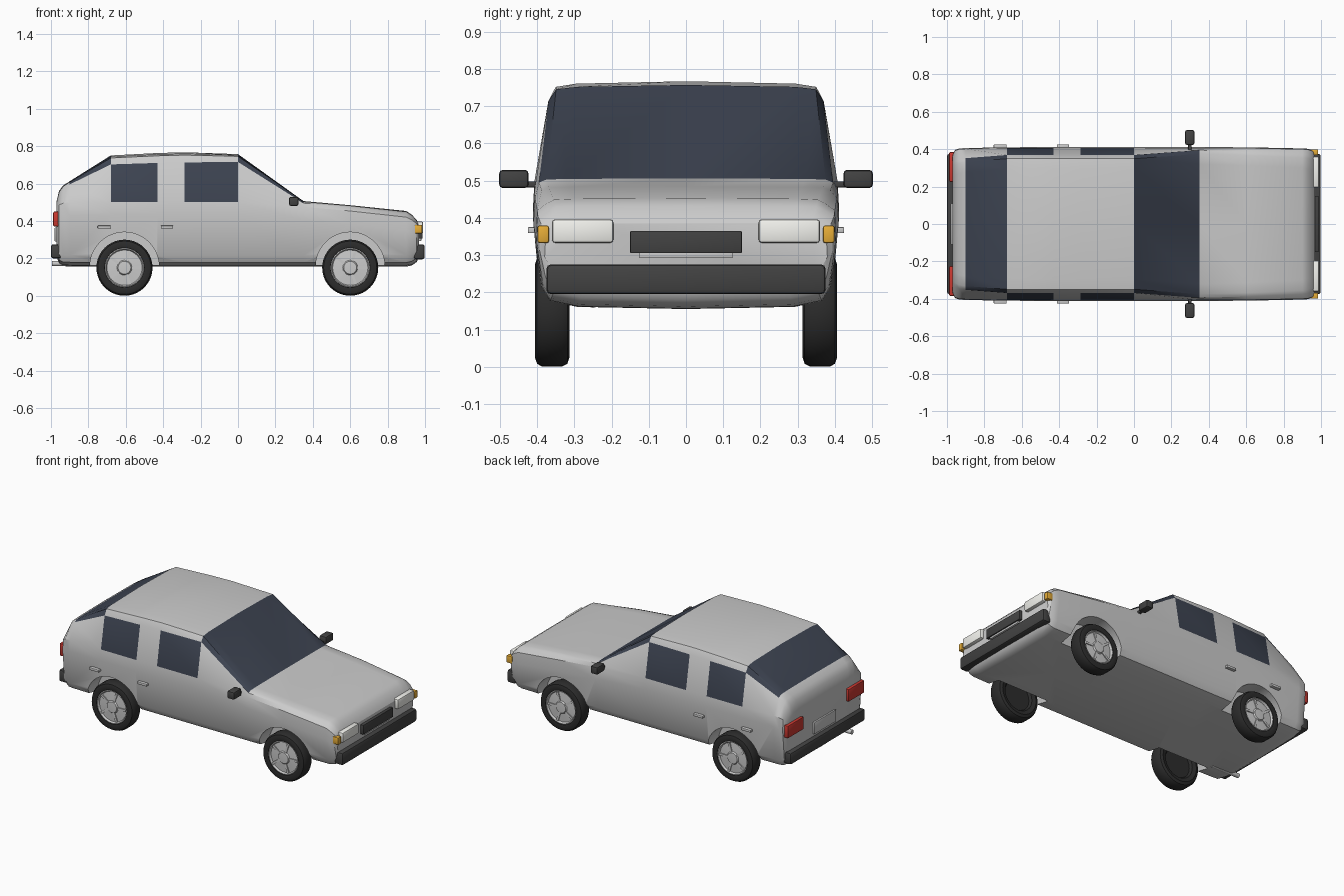
import bpy, bmesh, math
from mathutils import Matrix

if "Cube" in bpy.data.objects:
    bpy.data.objects.remove(bpy.data.objects["Cube"])


def material(name, r, g, b):
    m = bpy.data.materials.new(name)
    m.diffuse_color = (r, g, b, 1)
    m.use_nodes = True
    m.node_tree.nodes["Principled BSDF"].inputs["Base Color"].default_value = m.diffuse_color
    return m


PAINT = material("paint", 0.8, 0.8, 0.8)
GLASS = material("glass", 0.045, 0.055, 0.08)
TRIM = material("dark_trim", 0.055, 0.055, 0.055)
RUBBER = material("rubber", 0.025, 0.025, 0.025)
RED = material("red_lens", 0.6, 0.04, 0.03)
AMBER = material("amber_lens", 0.8, 0.42, 0.04)
LAMP = material("lamp_lens", 0.9, 0.9, 0.86)


def finish(name, bm, mat=None, angle=35):
    bmesh.ops.recalc_face_normals(bm, faces=bm.faces)
    me = bpy.data.meshes.new(name)
    bm.to_mesh(me)
    bm.free()
    ob = bpy.data.objects.new(name, me)
    bpy.context.collection.objects.link(ob)
    if mat:
        me.materials.append(mat)
    smooth(ob, angle)
    return ob


def smooth(ob, angle):
    bpy.ops.object.select_all(action='DESELECT')
    ob.select_set(True)
    bpy.context.view_layer.objects.active = ob
    bpy.ops.object.shade_smooth_by_angle(angle=math.radians(angle))


def box(name, xs, ys, zs, mat=None, bevel=0.006):
    bm = bmesh.new()
    size = [b - a for a, b in (xs, ys, zs)]
    mid = [(a + b) / 2 for a, b in (xs, ys, zs)]
    bmesh.ops.create_cube(bm, size=1, matrix=Matrix.Translation(mid) @ Matrix.Diagonal((*size, 1)))
    bmesh.ops.bevel(bm, geom=bm.edges[:], offset=bevel, segments=2, profile=0.5, affect='EDGES')
    return finish(name, bm, mat)


def pair(name, xs, ys, zs, mat=None, bevel=0.006):
    box(name + "_left", xs, ys, zs, mat, bevel)
    box(name + "_right", xs, (-ys[1], -ys[0]), zs, mat, bevel)


def lathe(name, profile, x, side, z, mat=None, n=40):
    # profile of (radius, y) spun about the axle
    bm = bmesh.new()
    vs = [bm.verts.new((r, y, 0)) for r, y in profile]
    es = [bm.edges.new(p) for p in zip(vs, vs[1:])]
    bmesh.ops.spin(bm, geom=vs + es, cent=(0, 0, 0), axis=(0, 1, 0), angle=math.tau, steps=n)
    bmesh.ops.remove_doubles(bm, verts=bm.verts, dist=1e-5)
    for v in bm.verts:
        v.co = (v.co.x + x, v.co.y * side, v.co.z + z)
    return finish(name, bm, mat)


# body shell: stations of x, floor, belt z, window-top z, roof z, belt y, window-top y
stations = [
    (-0.97, 0.21, 0.46, 0.49, 0.505, 0.365, 0.32),
    (-0.957, 0.17, 0.485, 0.535, 0.56, 0.392, 0.335),
    (-0.935, 0.158, 0.495, 0.57, 0.59, 0.40, 0.345),
    (-0.90, 0.157, 0.50, 0.595, 0.612, 0.402, 0.352),
    (-0.68, 0.156, 0.50, 0.702, 0.75, 0.406, 0.369),
    (-0.43, 0.155, 0.50, 0.71, 0.763, 0.407, 0.37),
    (-0.285, 0.155, 0.50, 0.713, 0.767, 0.407, 0.37),
    (0.0, 0.155, 0.50, 0.715, 0.757, 0.407, 0.369),
    (0.35, 0.155, 0.475, 0.495, 0.506, 0.407, 0.395),
    (0.60, 0.155, 0.453, 0.474, 0.484, 0.406, 0.388),
    (0.90, 0.156, 0.42, 0.438, 0.453, 0.40, 0.375),
    (0.93, 0.162, 0.405, 0.422, 0.433, 0.398, 0.37),
    (0.955, 0.18, 0.385, 0.40, 0.405, 0.39, 0.362),
    (0.967, 0.205, 0.365, 0.38, 0.385, 0.376, 0.35)]


def section(zb, z5, z6, zt, y5, y6):
    h = zt - z6
    half = [(0, zb), (y5 * .72, zb + .006), (y5 * .91, zb + .022), (y5 * .967, zb + .06),
            (y5 * 1.01, z5 - .07), (y5, z5), (y6, z6), (y6 - .02, z6 + h * .72),
            (y6 - .075, zt - h * .12), (0, zt)]
    return half + [(-y, z) for y, z in half[-2:0:-1]]


bm = bmesh.new()
rings = [[bm.verts.new((s[0], y, z)) for y, z in section(*s[1:])] for s in stations]
n = len(rings[0])
for i, (a, b) in enumerate(zip(rings, rings[1:])):
    x0 = stations[i][0]
    for j in range(n):
        k = (j + 1) % n
        f = bm.faces.new((a[j], a[k], b[k], b[j]))
        row = min(j, n - 1 - j)
        screen = x0 in (-0.90, 0.0) and row >= 6
        window = x0 in (-0.68, -0.285) and row == 5
        f.material_index = 1 if screen or window else 0
bm.faces.new(rings[0])
bm.faces.new(rings[-1])
body = finish("car_body", bm, PAINT)
body.data.materials.append(GLASS)

# wheel wells cut out of the body
AXLES = {"rear": -0.607, "front": 0.60}
SIDES = {"left": 1, "right": -1}
cutters = bmesh.new()
for x in AXLES.values():
    for s in SIDES.values():
        bmesh.ops.create_cone(cutters, cap_ends=True, segments=48, radius1=0.185, radius2=0.185, depth=0.3,
                              matrix=Matrix.Translation((x, s * 0.43, 0.155)) @ Matrix.Rotation(math.pi / 2, 4, 'X'))
cutter = finish("wheel_well_cutter", cutters, PAINT)
cutter.hide_render = True
mod = body.modifiers.new("wheel_wells", 'BOOLEAN')
mod.operation, mod.solver, mod.object = 'DIFFERENCE', 'EXACT', cutter
bpy.context.view_layer.objects.active = body
bpy.ops.object.modifier_apply(modifier=mod.name)
bpy.data.objects.remove(cutter)
smooth(body, 30)

# wheels
tyre = [(0, .335), (.09, .335), (.10, .32), (.125, .313), (.142, .319), (.15, .334),
        (.15, .386), (.142, .40), (.125, .406), (.106, .402), (.10, .385)]
rim = [(.106, .399), (.10, .402), (.094, .39), (.04, .394), (.034, .402), (0, .404)]
for end, x in AXLES.items():
    for side, s in SIDES.items():
        tag = f"{end}_{side}"
        lathe("tyre_" + tag, tyre, x, s, 0.15, RUBBER)
        lathe("rim_" + tag, rim, x, s, 0.15)
        bm = bmesh.new()
        for i in range(5):
            bmesh.ops.create_cube(bm, size=1, matrix=Matrix.Translation((x, s * .393, .15))
                                  @ Matrix.Rotation(math.tau * i / 5, 4, 'Y')
                                  @ Matrix.Translation((.065, 0, 0)) @ Matrix.Diagonal((.06, .01, .014, 1)))
        finish("spokes_" + tag, bm)

# bumpers, grille and plates
box("front_bumper", (0.94, 0.998), (-0.375, 0.375), (0.195, 0.275), TRIM, 0.012)
box("rear_bumper", (-1.0, -0.942), (-0.375, 0.375), (0.2, 0.275), TRIM, 0.012)
box("grille", (0.955, 0.987), (-0.15, 0.15), (0.305, 0.365), TRIM, 0.003)
box("front_plate", (0.955, 0.98), (-0.125, 0.125), (0.293, 0.31), None, 0.002)
box("rear_plate", (-0.98, -0.96), (-0.11, 0.11), (0.29, 0.365), None, 0.003)

# lights
pair("headlight", (0.945, 0.99), (0.195, 0.36), (0.333, 0.396), LAMP, 0.008)
pair("indicator", (0.945, 0.985), (0.368, 0.399), (0.333, 0.379), AMBER, 0.005)
pair("tail_light", (-0.988, -0.945), (0.225, 0.385), (0.37, 0.45), RED, 0.007)

# mirrors and door handles
pair("mirror", (0.273, 0.323), (0.423, 0.502), (0.48, 0.529), TRIM, 0.01)
pair("mirror_stalk", (0.29, 0.308), (0.39, 0.43), (0.482, 0.498), TRIM, 0.003)
pair("rear_handle", (-0.75, -0.682), (0.40, 0.425), (0.359, 0.375), None, 0.003)
pair("front_handle", (-0.413, -0.347), (0.40, 0.425), (0.359, 0.375), None, 0.003)

# exhaust pipe
bm = bmesh.new()
bmesh.ops.create_cone(bm, cap_ends=True, segments=20, radius1=0.014, radius2=0.014, depth=0.2,
                      matrix=Matrix.Translation((-0.895, -0.25, 0.172)) @ Matrix.Rotation(math.pi / 2, 4, 'Y'))
finish("exhaust_pipe", bm)
